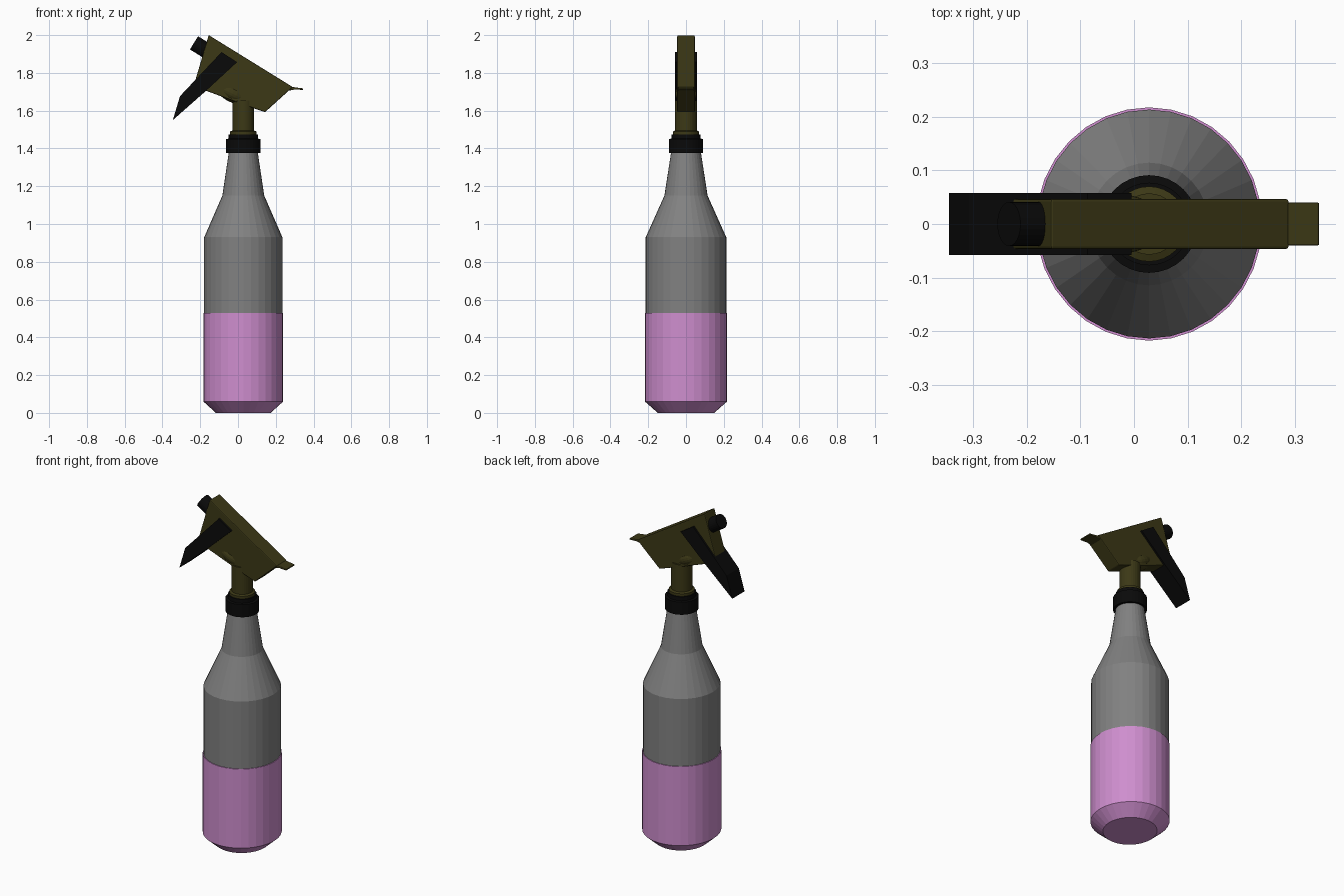
import bpy, bmesh
from math import cos, sin, pi, atan2
from mathutils import Matrix, Vector

if "Cube" in bpy.data.objects:
    bpy.data.objects.remove(bpy.data.objects["Cube"])

CX = 0.028  # bottle axis


def material(name, rgb):
    m = bpy.data.materials.new(name)
    m.diffuse_color = (*rgb, 1)
    m.use_nodes = True
    m.node_tree.nodes["Principled BSDF"].inputs["Base Color"].default_value = m.diffuse_color
    return m


OLIVE = material("olive", (0.045, 0.04, 0.008))
BLACK = material("black", (0.003, 0.003, 0.003))
PINK = material("pink", (0.62, 0.27, 0.62))
GREY = material("grey", (0.22, 0.22, 0.22))


def finish(name, bm, mat):
    bmesh.ops.recalc_face_normals(bm, faces=bm.faces)
    me = bpy.data.meshes.new(name)
    bm.to_mesh(me)
    bm.free()
    me.materials.append(mat)
    ob = bpy.data.objects.new(name, me)
    bpy.context.collection.objects.link(ob)
    return ob


def lathe(name, profile, mat, n=32, sy=1.0):
    """Closed turned solid from (radius, z) pairs."""
    bm = bmesh.new()
    rings = [[bm.verts.new((CX + r * cos(2 * pi * i / n), sy * r * sin(2 * pi * i / n), z))
              for i in range(n)] for r, z in profile]
    for a, b in zip(rings, rings[1:]):
        for i in range(n):
            j = (i + 1) % n
            bm.faces.new((a[i], a[j], b[j], b[i]))
    bm.faces.new(rings[0])
    bm.faces.new(rings[-1])
    return finish(name, bm, mat)


def prism(name, outline, half, mat, bevel=0):
    """Side outline in x, z extruded across y."""
    bm = bmesh.new()
    face = bm.faces.new([bm.verts.new((x, -half, z)) for x, z in outline])
    ext = bmesh.ops.extrude_face_region(bm, geom=[face])
    bmesh.ops.translate(bm, vec=(0, 2 * half, 0),
                        verts=[v for v in ext["geom"] if isinstance(v, bmesh.types.BMVert)])
    ob = finish(name, bm, mat)
    if bevel:
        mod = ob.modifiers.new("bevel", "BEVEL")
        mod.width, mod.segments = bevel, 2
    return ob


# Bottle
lathe("liquid", [(0.145, 0), (0.211, 0.06), (0.211, 0.53)], PINK, sy=1.03)
lathe("bottle", [(0.207, 0.52), (0.207, 0.93), (0.111, 1.15), (0.075, 1.39)], GREY, sy=1.03)

# Collar and stem
lathe("collar", [(0.091, 1.375), (0.091, 1.45), (0.077, 1.452), (0.077, 1.475)], BLACK)
lathe("stem", [(0.07, 1.47), (0.07, 1.49), (0.057, 1.495), (0.057, 1.655)], OLIVE)

# Spray head
prism("head", [(-0.155, 2.0), (0.29, 1.725), (0.143, 1.592), (0.02, 1.635), (-0.235, 1.73)],
      0.047, OLIVE, 0.005)
prism("rear_lip", [(0.24, 1.735), (0.29, 1.725), (0.345, 1.718), (0.345, 1.71), (0.30, 1.712),
                   (0.24, 1.70)], 0.04, OLIVE, 0.003)

# Bulge of the inner tube through the head sides
bm = bmesh.new()
bmesh.ops.create_uvsphere(bm, u_segments=24, v_segments=12, radius=1,
                          matrix=Matrix.Translation((-0.03, 0, 1.69))
                          @ Matrix.Rotation(atan2(13, 27), 4, "Y")
                          @ Matrix.Diagonal((0.09, 0.056, 0.045, 1)))
finish("tube_bulge", bm, OLIVE)

# Nozzle along the slope of the head
axis = Vector((-0.85, 0, 0.526))
bm = bmesh.new()
bmesh.ops.create_cone(bm, cap_ends=True, segments=24, radius1=0.041, radius2=0.041, depth=0.12,
                      matrix=Matrix.Translation(Vector((-0.233, 0, 1.959)) - axis * 0.06)
                      @ axis.to_track_quat("Z", "Y").to_matrix().to_4x4())
finish("nozzle", bm, BLACK)

# Trigger
prism("trigger", [(-0.087, 1.91), (-0.005, 1.857), (-0.175, 1.70), (-0.345, 1.55),
                  (-0.307, 1.677)], 0.058, BLACK)
